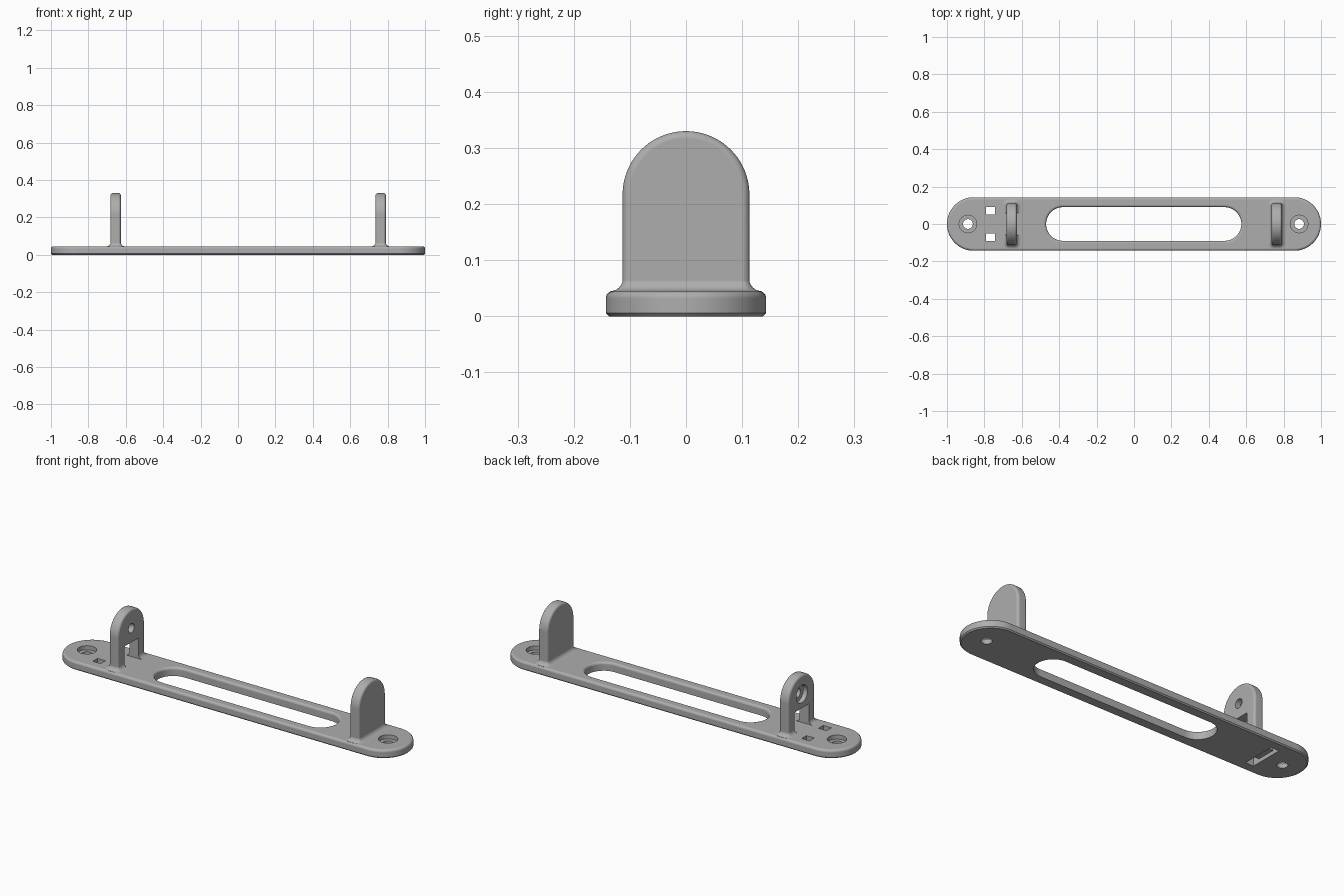
import bpy, bmesh
from math import sin, cos, pi
from mathutils import Matrix

cube = bpy.data.objects.get("Cube")
if cube:
    bpy.data.objects.remove(cube, do_unlink=True)

grey = bpy.data.materials.new("matte grey")
grey.use_nodes = True
colour = (0.42, 0.42, 0.42, 1)
grey.diffuse_color = colour
grey.node_tree.nodes["Principled BSDF"].inputs["Base Color"].default_value = colour

TOP = 0.045          # plate thickness
HALF_Y = 0.143       # plate half width
EAR_X = (-0.654, 0.763)
EAR_W, EAR_T = 0.113, 0.0275   # ear half width, half thickness
HOLE_Z = 0.23
ROUND = 0.013


def rounded_rect(hx, hy, r, steps=16):
    """Outline function: the rectangle grown by an offset."""
    def outline(o):
        pts = []
        for k, (sx, sy) in enumerate([(1, 1), (-1, 1), (-1, -1), (1, -1)]):
            for i in range(steps + 1):
                a = (k + i / steps) * pi / 2
                pts.append((sx * (hx - r) + (r + o) * cos(a),
                            sy * (hy - r) + (r + o) * sin(a)))
        return pts
    return outline


def arch(half, top, bottom, steps=40):
    """Outline function: straight sides under a half-round head."""
    def outline(o):
        head = [((half + o) * cos(pi * i / steps),
                 top - half + (half + o) * sin(pi * i / steps)) for i in range(steps + 1)]
        return head + [(-half - o, bottom), (half + o, bottom)]
    return outline


def quarter(r, z, n=6):
    """Levels of a convex rounded edge ending at height z."""
    return [(-r + r * cos(a), z - r + r * sin(a))
            for a in (pi / 2 * i / n for i in range(n + 1))]


def stack(name, outline, levels, matrix=Matrix()):
    """Solid made of one outline at several (offset, height) levels."""
    bm = bmesh.new()
    rings = [[bm.verts.new((x, y, z)) for x, y in outline(o)] for o, z in levels]
    n = len(rings[0])
    for low, high in zip(rings, rings[1:]):
        for i in range(n):
            j = (i + 1) % n
            bm.faces.new((low[i], low[j], high[j], high[i]))
    bm.faces.new(rings[0][::-1])
    bm.faces.new(rings[-1])
    bmesh.ops.remove_doubles(bm, verts=bm.verts, dist=1e-5)
    bm.transform(matrix)
    bmesh.ops.recalc_face_normals(bm, faces=bm.faces)
    mesh = bpy.data.meshes.new(name)
    bm.to_mesh(mesh)
    bm.free()
    mesh.materials.append(grey)
    ob = bpy.data.objects.new(name, mesh)
    bpy.context.collection.objects.link(ob)
    return ob


def box(x0, x1, y0, y1, z0, z1):
    place = Matrix.Translation(((x0 + x1) / 2, (y0 + y1) / 2, 0))
    hx, hy = (x1 - x0) / 2, (y1 - y0) / 2
    corners = [(hx, hy), (-hx, hy), (-hx, -hy), (hx, -hy)]
    return stack("cutter", lambda o: corners, [(0, z0), (0, z1)], place)


def disc(r, z0, z1, matrix):
    return stack("cutter", rounded_rect(r, r, r, 12), [(0, z0), (0, z1)], matrix)


def activate(ob):
    bpy.ops.object.select_all(action='DESELECT')
    ob.select_set(True)
    bpy.context.view_layer.objects.active = ob


def combine(ob, tool, operation='DIFFERENCE'):
    activate(ob)
    mod = ob.modifiers.new("combine", 'BOOLEAN')
    mod.operation, mod.solver, mod.object = operation, 'EXACT', tool
    bpy.ops.object.modifier_apply(modifier=mod.name)
    bpy.data.objects.remove(tool, do_unlink=True)


def finish(ob):
    activate(ob)
    bpy.ops.object.shade_smooth_by_angle(angle=0.52)
    ob.modifiers.new("even shading", 'WEIGHTED_NORMAL').keep_sharp = True


# Base plate: chamfered below, rounded above
plate = stack("base_plate", rounded_rect(1, HALF_Y, HALF_Y),
              [(-0.006, 0), (0, 0.006)] + quarter(ROUND, TOP))

# Long opening with a rounded upper rim
rim = [(ROUND * (1 - cos(a)), TOP - ROUND + ROUND * sin(a))
       for a in (pi / 2 * i / 6 for i in range(7))]
combine(plate, stack("cutter", rounded_rect(0.522, 0.09, 0.09),
                     [(0, -0.05)] + rim + [(ROUND, 0.1)], Matrix.Translation((0.052, 0, 0))))

# Counterbored screw holes at both ends
for x in (-0.888, 0.883):
    at = Matrix.Translation((x, 0, 0))
    combine(plate, disc(0.026, -0.05, 0.1, at))
    combine(plate, disc(0.047, 0.023, 0.1, at))

# Strap slots, joined by a groove underneath
for s in (-1, 1):
    combine(plate, box(-0.791, -0.744, s * 0.071 - 0.02, s * 0.071 + 0.02, -0.05, 0.1))
combine(plate, box(-0.7911, -0.7439, -0.0911, 0.0911, -0.05, 0.02))
finish(plate)

# Upright ears with a flared foot and a hole counterbored on the outer side
FOOT = 0.022
flare = [(FOOT, 0.028)] + [(FOOT * (1 - cos(a)) - 0.0004, TOP + FOOT * (1 - sin(a)))
                           for a in (pi / 2 * (1 - i / 6) for i in range(7))]
upright = Matrix(((0, 0, 1, 0), (1, 0, 0, 0), (0, 1, 0, 0), (0, 0, 0, 1)))
side = quarter(ROUND, EAR_T)
sides = [(o, -h) for o, h in reversed(side)] + side

for name, x, out in (("right_ear", EAR_X[0], -1), ("left_ear", EAR_X[1], 1)):
    at = Matrix.Translation((x, 0, 0))
    ear = stack(name, arch(EAR_W, 0.33, 0.03), sides, at @ upright)
    foot = stack("foot", rounded_rect(EAR_T, EAR_W, ROUND, 6), flare, at)
    combine(ear, foot, 'UNION')
    hole = Matrix.Translation((x, 0, HOLE_Z)) @ upright
    combine(ear, disc(0.024, -0.1, 0.1, hole))
    ends = sorted((out * 0.003, out * 0.1))
    combine(ear, disc(0.047, *ends, hole))
    if out < 0:  # strap window through the ear beside the slots
        combine(ear, box(x - 0.1, x + 0.1, -0.06, 0.06, 0, 0.155))
    finish(ear)
